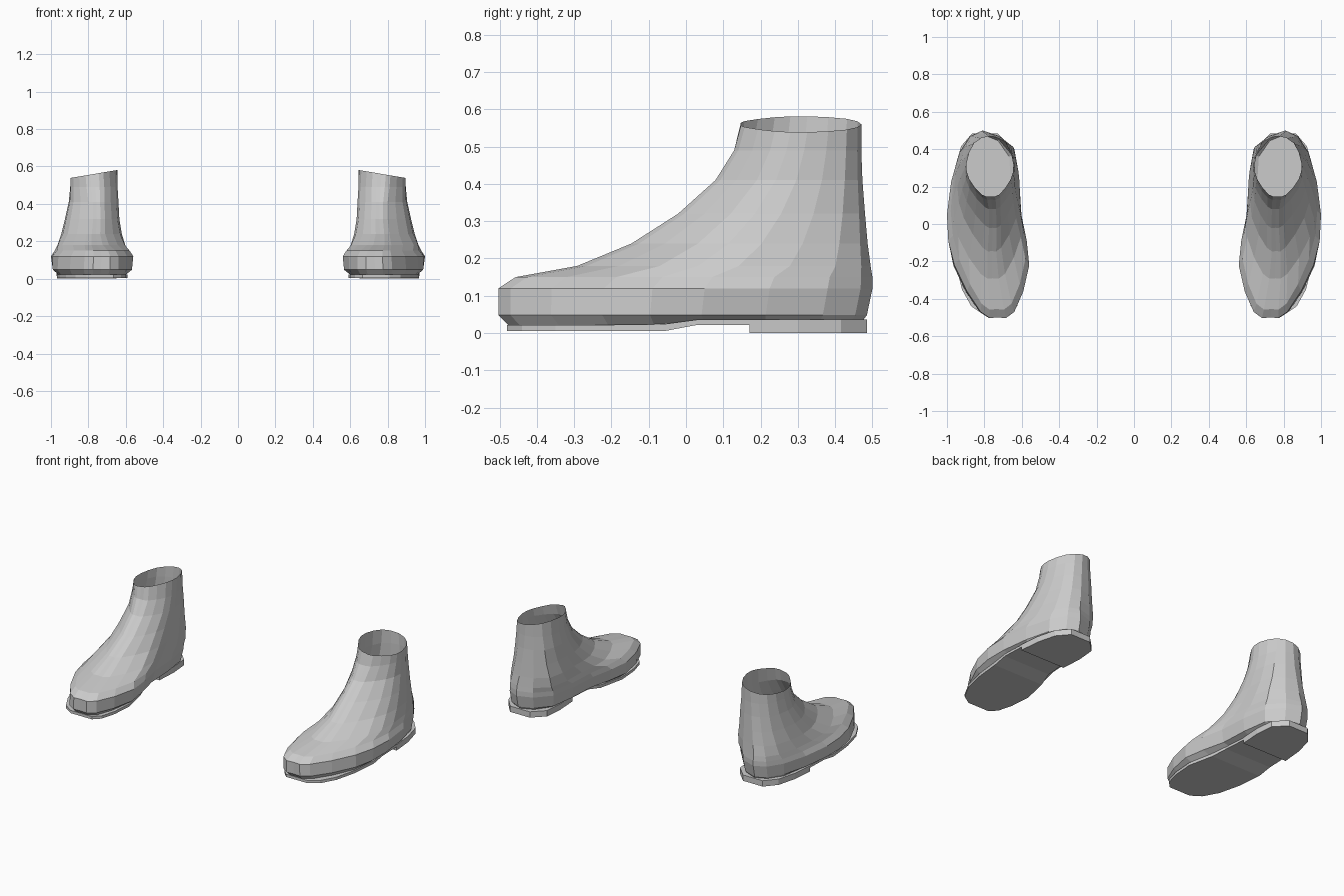
import bpy, bmesh

# Stations along each ring, as fractions from toe to heel
T = (0.03, 0.28, 0.55, 0.88)

# Upper rings: z, y front, y back, x at heel, four inner x, four outer x
RINGS = [
    (.022, -.475, .475, .80, .655, .600, .660, .670, .820, .945, .955, .925),
    (.048, -.500, .485, .81, .640, .567, .620, .650, .825, .965, .990, .930),
    (.120, -.500, .500, .81, .640, .560, .602, .640, .820, .960, 1.00, .935),
    (.150, -.455, .500, .81, .655, .580, .605, .640, .815, .935, .980, .930),
    (.180, -.290, .495, .81, .690, .605, .615, .640, .820, .940, .965, .920),
    (.240, -.145, .487, .80, .710, .630, .625, .645, .810, .910, .945, .905),
    (.320, -.020, .480, .79, .710, .645, .635, .660, .800, .895, .925, .885),
    (.410, .080, .473, .78, .715, .650, .640, .670, .800, .880, .905, .870),
    (.490, .130, .470, .775, .715, .655, .645, .680, .810, .880, .897, .860),
    (.560, .148, .470, .77, .720, .660, .645, .685, .815, .880, .895, .855),
]

# Sole and heel stations: y, inner x, outer x, bottom z, top z
SOLE = [(-.480, .665, .810, .005, .022), (-.440, .625, .870, .005, .022),
        (-.350, .600, .920, .005, .022), (-.220, .590, .952, .005, .022),
        (-.060, .625, .968, .005, .024), (.030, .650, .970, .022, .036),
        (.172, .660, .965, .022, .036)]
HEEL = [(.170, .658, .967, 0, .036), (.300, .650, .955, 0, .036),
        (.415, .660, .925, 0, .036), (.485, .730, .865, 0, .036)]


def finish(name, bm, side):
    for v in bm.verts:
        v.co.x *= side
    bmesh.ops.recalc_face_normals(bm, faces=bm.faces)
    mesh = bpy.data.meshes.new(name)
    bm.to_mesh(mesh)
    bm.free()
    bpy.context.collection.objects.link(bpy.data.objects.new(name, mesh))


def ring_points(row):
    """Ten control points, doubled with a smooth curve through them."""
    y0, y1, xb = row[1:4]
    inner, outer = row[4:8], row[8:12]
    ys = [y0 + t * (y1 - y0) for t in T]
    pts = [((inner[0] + outer[0]) / 2, y0)] + list(zip(outer, ys))
    pts += [(xb, y1)] + list(zip(inner, ys))[::-1]
    n, out = len(pts), []
    for i in range(n):
        a, b, c, d = (pts[(i + k) % n] for k in (-1, 0, 1, 2))
        out.append(b)
        out.append(tuple((9 * (b[k] + c[k]) - a[k] - d[k]) / 16 for k in (0, 1)))
    return out


def bridge(bm, rings):
    for a, b in zip(rings, rings[1:]):
        n = len(a)
        for i in range(n):
            j = (i + 1) % n
            bm.faces.new((a[i], a[j], b[j], b[i]))


def upper(name, side):
    bm = bmesh.new()
    rings = []
    for k, row in enumerate(RINGS):
        ring = []
        for x, y in ring_points(row):
            z = row[0]
            if k == 0 and y > 0:            # raised shank and heel seat
                z += .013
            if k == len(RINGS) - 1:         # rim dips to the outside
                z += .17 * (.77 - x)
            ring.append(bm.verts.new((x, y, z)))
        rings.append(ring)
    bridge(bm, rings)
    bm.faces.new(rings[0])
    finish(name, bm, side)


def slab(name, stations, side):
    bm = bmesh.new()
    rings = [[bm.verts.new(p) for p in ((a, y, lo), (b, y, lo), (b, y, hi), (a, y, hi))]
             for y, a, b, lo, hi in stations]
    bridge(bm, rings)
    bm.faces.new(rings[0])
    bm.faces.new(rings[-1])
    finish(name, bm, side)


# A mirrored pair of boots
for label, side in (("left", 1), ("right", -1)):
    upper(label + "_boot_upper", side)
    slab(label + "_sole", SOLE, side)
    slab(label + "_heel", HEEL, side)
